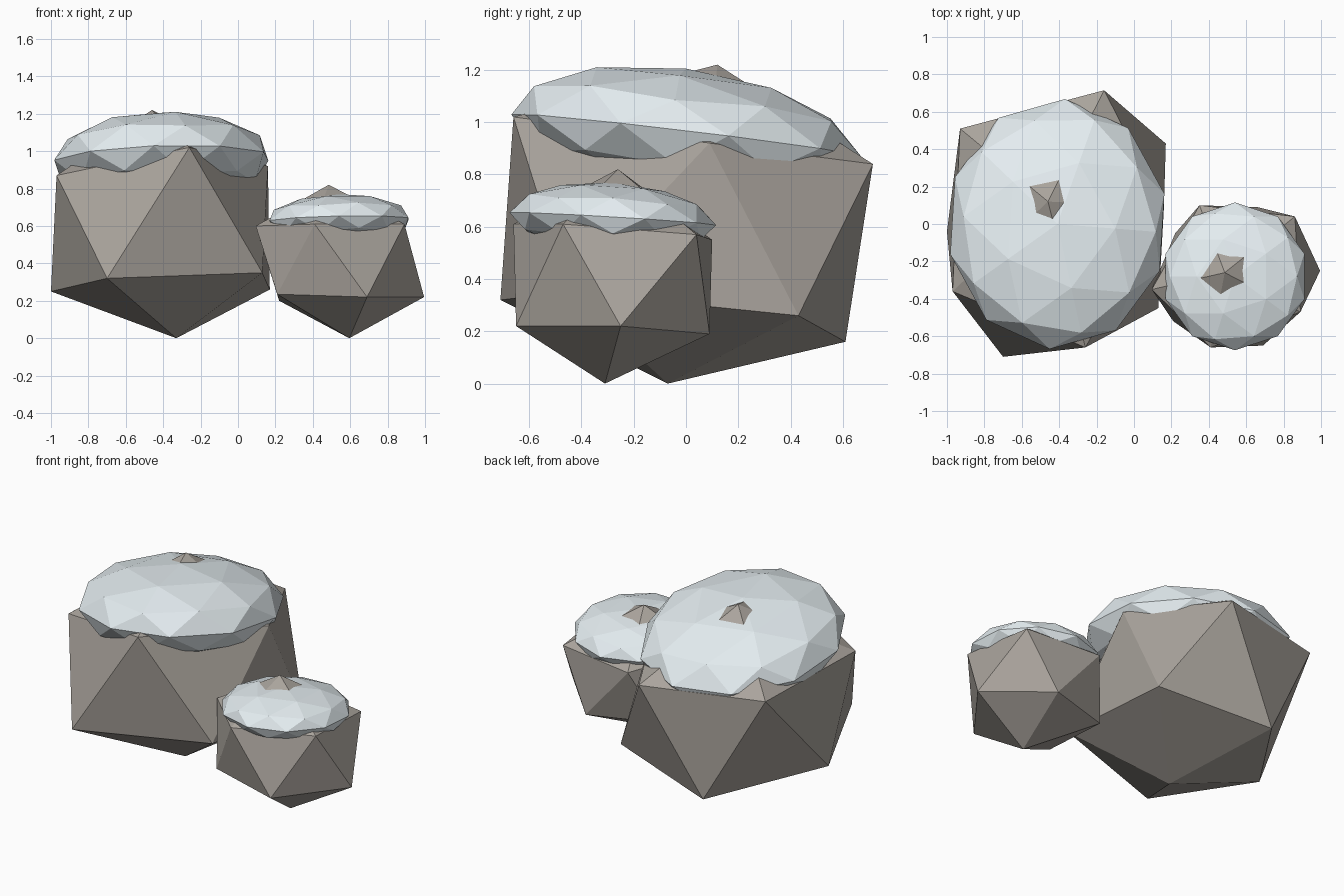
import bpy, bmesh
from math import radians
from mathutils import Matrix

if "Cube" in bpy.data.objects:
    bpy.data.objects.remove(bpy.data.objects["Cube"])


def material(name, rgb):
    m = bpy.data.materials.new(name)
    m.diffuse_color = (*rgb, 1)
    m.use_nodes = True
    m.node_tree.nodes["Principled BSDF"].inputs["Base Color"].default_value = m.diffuse_color
    return m


stone = material("stone", (0.40, 0.37, 0.335))
snow = material("snow", (0.78, 0.85, 0.88))


def finish(name, bm, mat):
    bmesh.ops.recalc_face_normals(bm, faces=bm.faces)
    me = bpy.data.meshes.new(name)
    bm.to_mesh(me)
    bm.free()
    me.materials.append(mat)
    ob = bpy.data.objects.new(name, me)
    bpy.context.collection.objects.link(ob)


def rock(name, bottom, lower, upper, top):
    """Uneven icosahedron: foot, two rings of five corners, peak."""
    bm = bmesh.new()
    b, t = bm.verts.new(bottom), bm.verts.new(top)
    lo = [bm.verts.new(p) for p in lower]
    up = [bm.verts.new(p) for p in upper]
    for i in range(5):
        j = (i + 1) % 5
        for f in ((b, lo[j], lo[i]), (lo[i], lo[j], up[i]),
                  (lo[j], up[j], up[i]), (up[i], up[j], t)):
            bm.faces.new(f)
    finish(name, bm, stone)


def snow_cap(name, centre, radii, turn, lean_x, lean_y):
    """Squashed faceted ball, sheared so it leans with the rock top."""
    bm = bmesh.new()
    bmesh.ops.create_icosphere(bm, subdivisions=2, radius=1)
    shear = Matrix.Identity(4)
    shear[2][0], shear[2][1] = lean_x, lean_y
    bm.transform(Matrix.Translation(centre) @ shear
                 @ Matrix.Diagonal((*radii, 1))
                 @ Matrix.Rotation(radians(turn), 4, 'Z'))
    finish(name, bm, snow)


# Large rock and its snow
rock("large_rock", (-0.33, -0.07, 0),
     [(-0.70, -0.71, 0.32), (0.13, -0.45, 0.35), (0.17, 0.43, 0.26),
      (-0.55, 0.61, 0.16), (-1.0, -0.04, 0.25)],
     [(-0.26, -0.66, 1.02), (0.16, 0.09, 0.92), (-0.16, 0.715, 0.84),
      (-0.93, 0.51, 0.86), (-0.97, -0.36, 0.87)],
     (-0.46, 0.12, 1.22))
snow_cap("large_snow_cap", (-0.41, 0, 0.95), (0.59, 0.67, 0.255), -4, 0.03, -0.12)

# Small rock and its snow
rock("small_rock", (0.595, -0.31, 0),
     [(0.21, -0.52, 0.235), (0.69, -0.65, 0.22), (0.995, -0.25, 0.22),
      (0.66, 0.09, 0.19), (0.22, -0.05, 0.20)],
     [(0.41, -0.66, 0.61), (0.89, -0.47, 0.61), (0.86, 0.04, 0.57),
      (0.35, 0.10, 0.55), (0.095, -0.35, 0.60)],
     (0.485, -0.26, 0.82))
snow_cap("small_snow_cap", (0.54, -0.28, 0.63), (0.39, 0.395, 0.14), 36, 0.02, -0.06)
